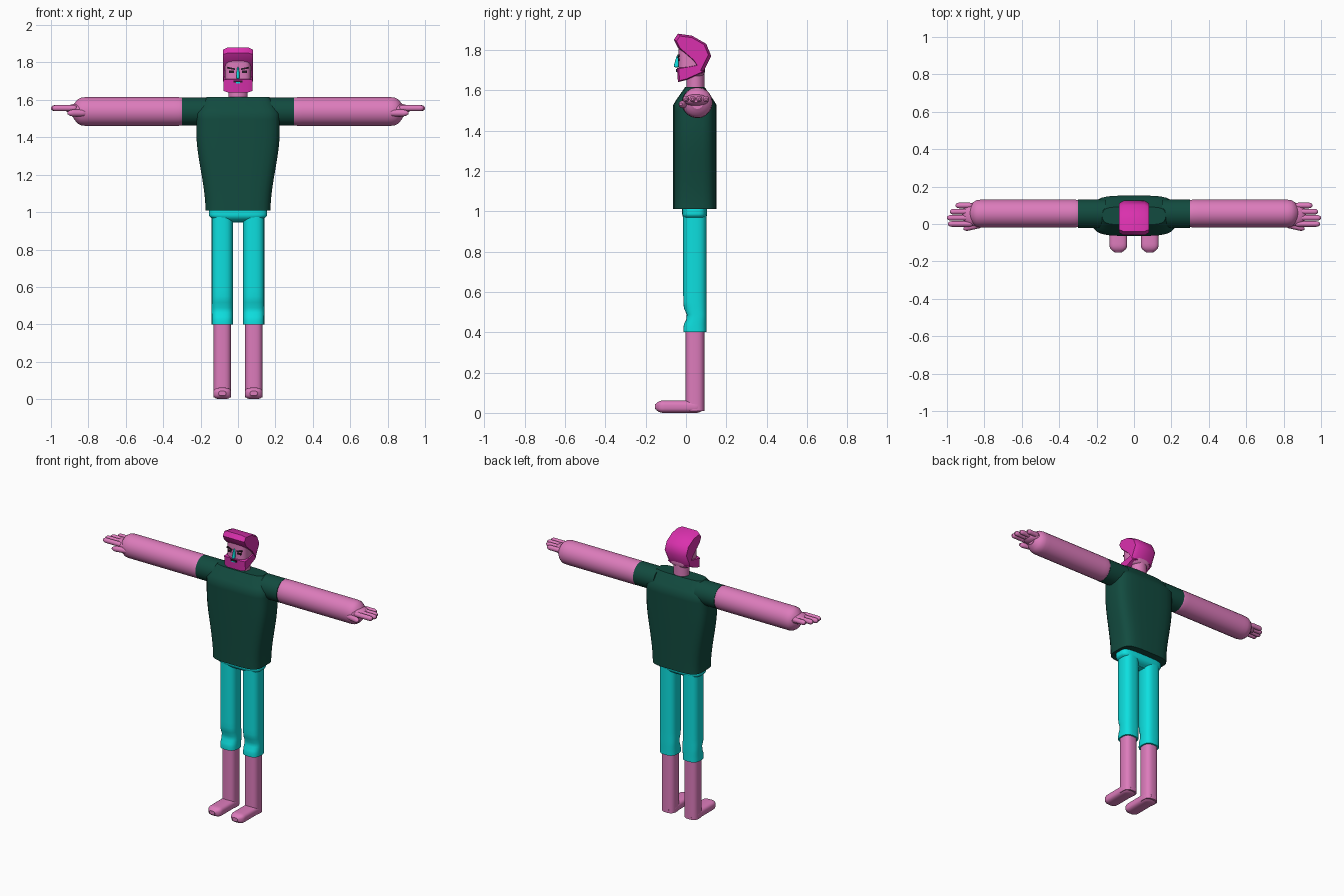
import bpy, bmesh, math

default_cube = bpy.data.objects.get("Cube")
if default_cube:
    bpy.data.objects.remove(default_cube, do_unlink=True)


def make_material(name, red, green, blue):
    material = bpy.data.materials.new(name)
    material.use_nodes = True
    colour = (red, green, blue, 1)
    material.diffuse_color = colour
    shader = material.node_tree.nodes["Principled BSDF"]
    shader.inputs["Base Color"].default_value = colour
    return material


skin = make_material("pink skin", 0.72, 0.2, 0.5)
hair_colour = make_material("magenta hair", 0.7, 0.03, 0.42)
shirt_colour = make_material("dark green cloth", 0.006, 0.07, 0.05)
cyan = make_material("cyan cloth", 0.004, 0.74, 0.74)
dark = make_material("dark features", 0.02, 0.01, 0.02)


def join_rings(name, material, rings):
    """Join equal rings of points into a closed, smooth-shaded object."""
    bm = bmesh.new()
    loops = [[bm.verts.new(point) for point in ring] for ring in rings]
    for low, high in zip(loops, loops[1:]):
        for i in range(len(low)):
            bm.faces.new((low[i - 1], low[i], high[i], high[i - 1]))
    bm.faces.new(loops[0])
    bm.faces.new(loops[-1])
    bmesh.ops.recalc_face_normals(bm, faces=bm.faces)
    mesh = bpy.data.meshes.new(name)
    bm.to_mesh(mesh)
    bm.free()
    mesh.materials.append(material)
    obj = bpy.data.objects.new(name, mesh)
    bpy.context.collection.objects.link(obj)
    bpy.ops.object.select_all(action="DESELECT")
    obj.select_set(True)
    bpy.context.view_layer.objects.active = obj
    bpy.ops.object.shade_smooth_by_angle(angle=math.radians(45))


def plain(t):
    return 1, 1, 0


def tube(name, material, axis, ends, centre, size, cap=0, power=2, shape=plain):
    """Rounded-square tube; shape(t) gives two size factors and a shift in y."""
    start, end = ends
    steps, sides = 24, 24

    def bend(value):
        return math.copysign(abs(value) ** (2 / power), value)

    rings = []
    for step in range(steps + 1):
        t = (1 - math.cos(math.pi * step / steps)) / 2
        along = start + (end - start) * t
        reach = min(abs(along - start), abs(end - along))
        dome = 1
        if reach < cap:
            dome = max(0.4, math.sqrt(1 - (1 - reach / cap) ** 2))
        factor_a, factor_b, shift = shape(t)
        ring = []
        for i in range(sides):
            turn = math.tau * (i + 0.5) / sides
            u = centre[0] + size[0] * factor_a * dome * bend(math.cos(turn))
            v = centre[1] + size[1] * factor_b * dome * bend(math.sin(turn))
            if axis == "x":
                ring.append((along, u + shift, v))
            elif axis == "y":
                ring.append((u, along + shift, v))
            else:
                ring.append((u, v + shift, along))
        rings.append(ring)
    join_rings(name, material, rings)


def side_profile(name, material, half_width, base, outline):
    """Side outline (y, height over base) swept across x with softened flanks."""
    mid_y = sum(y for y, z in outline) / len(outline)
    mid_z = sum(z for y, z in outline) / len(outline)
    rings = []
    for across in (-1, -0.7, 0.7, 1):
        scale = 0.85 if abs(across) == 1 else 1
        rings.append([(across * half_width, mid_y + (y - mid_y) * scale,
                       base + mid_z + (z - mid_z) * scale) for y, z in outline])
    join_rings(name, material, rings)


def plate(name, material, location, width, height, tilt=0):
    bpy.ops.mesh.primitive_cube_add(size=1, location=location, rotation=(0, tilt, 0))
    obj = bpy.context.object
    obj.name = name
    obj.scale = (width, 0.009, height)
    obj.data.materials.append(material)


def shirt_shape(t):
    """Widen from hem to chest, then draw in over the shoulders."""
    rise = min(1, t / 0.7)
    widen = rise * rise * (3 - 2 * rise)
    shoulder = max(0, (t - 0.86) / 0.14)
    return (0.78 + 0.22 * widen) * (1 - shoulder / 4), 1 - 0.55 * shoulder, 0


def knee_shape(t):
    """Press a shallow fold into the front above the hem."""
    fold = math.exp(-((t - 0.13) / 0.05) ** 2)
    return 1, 1 - fold / 6, fold / 100


def thumb_shape(t):
    return 1, 1, -t / 40


def nose_shape(t):
    return 1 - t / 2, 1 - t / 2, t / 100


# Torso and waist
tube("shirt_body", shirt_colour, "z", (1.01, 1.615), (0, 0.044), (0.224, 0.108),
     power=4, shape=shirt_shape)
tube("waist", cyan, "z", (0.945, 1.05), (0, 0.043), (0.156, 0.062), cap=0.04, power=4)

# Head, hair and beard
tube("neck", skin, "z", (1.59, 1.72), (0, 0.047), (0.052, 0.045))
tube("head", skin, "z", (1.66, 1.85), (0, 0.028), (0.07, 0.066), cap=0.03, power=3.5)
side_profile("hair", hair_colour, 0.08, 1.6, [
    (-0.04, 0.21), (-0.06, 0.25), (-0.04, 0.28), (0.03, 0.27), (0.1, 0.23),
    (0.125, 0.17), (0.08, 0.08), (0.04, 0.14)])
side_profile("beard", hair_colour, 0.077, 1.6, [
    (-0.045, 0.11), (-0.04, 0.04), (0, 0.05), (0.09, 0.09), (0.07, 0.13), (0.02, 0.12)])

# Face
tube("nose", cyan, "z", (1.712, 1.775), (0, -0.048), (0.01, 0.015), cap=0.01, shape=nose_shape)
plate("mouth", dark, (0, -0.044, 1.699), 0.046, 0.012)
plate("lower_lip", cyan, (0, -0.045, 1.692), 0.024, 0.006)

for side, s in (("left", 1), ("right", -1)):
    plate(side + "_eye", dark, (s * 0.034, -0.036, 1.75), 0.026, 0.012)
    plate(side + "_eyebrow", dark, (s * 0.036, -0.037, 1.768), 0.04, 0.009, tilt=-s / 5)

    # Sleeve, arm and hand
    tube(side + "_sleeve", shirt_colour, "x", (s * 0.15, s * 0.3), (0.055, 1.538), (0.077, 0.076))
    tube(side + "_arm", skin, "x", (s * 0.25, s * 0.885), (0.056, 1.538), (0.075, 0.077), cap=0.06)
    tube(side + "_palm", skin, "x", (s * 0.8, s * 0.92), (0.05, 1.55), (0.062, 0.03), cap=0.06)
    tips = {"index": 0.995, "middle": 1, "ring": 0.985, "little": 0.955}
    for place, (finger, tip) in enumerate(tips.items()):
        tube(f"{side}_{finger}_finger", skin, "x", (s * 0.86, s * tip),
             (place * 0.033, 1.556), (0.015, 0.016), cap=0.02)
    tube(side + "_thumb", skin, "x", (s * 0.8, s * 0.912), (0, 1.53), (0.017, 0.018),
         cap=0.03, shape=thumb_shape)

    # Trouser leg, bare lower leg and foot
    x = s * 0.084
    tube(side + "_trouser_leg", cyan, "z", (0.4, 1), (x, 0.044), (0.057, 0.058),
         power=2.8, shape=knee_shape)
    tube(side + "_lower_leg", skin, "z", (0.01, 0.45), (x, 0.044), (0.047, 0.047), power=2.8)
    tube(side + "_foot", skin, "y", (-0.153, 0.09), (x, 0.031), (0.048, 0.031),
         cap=0.04, power=3)
